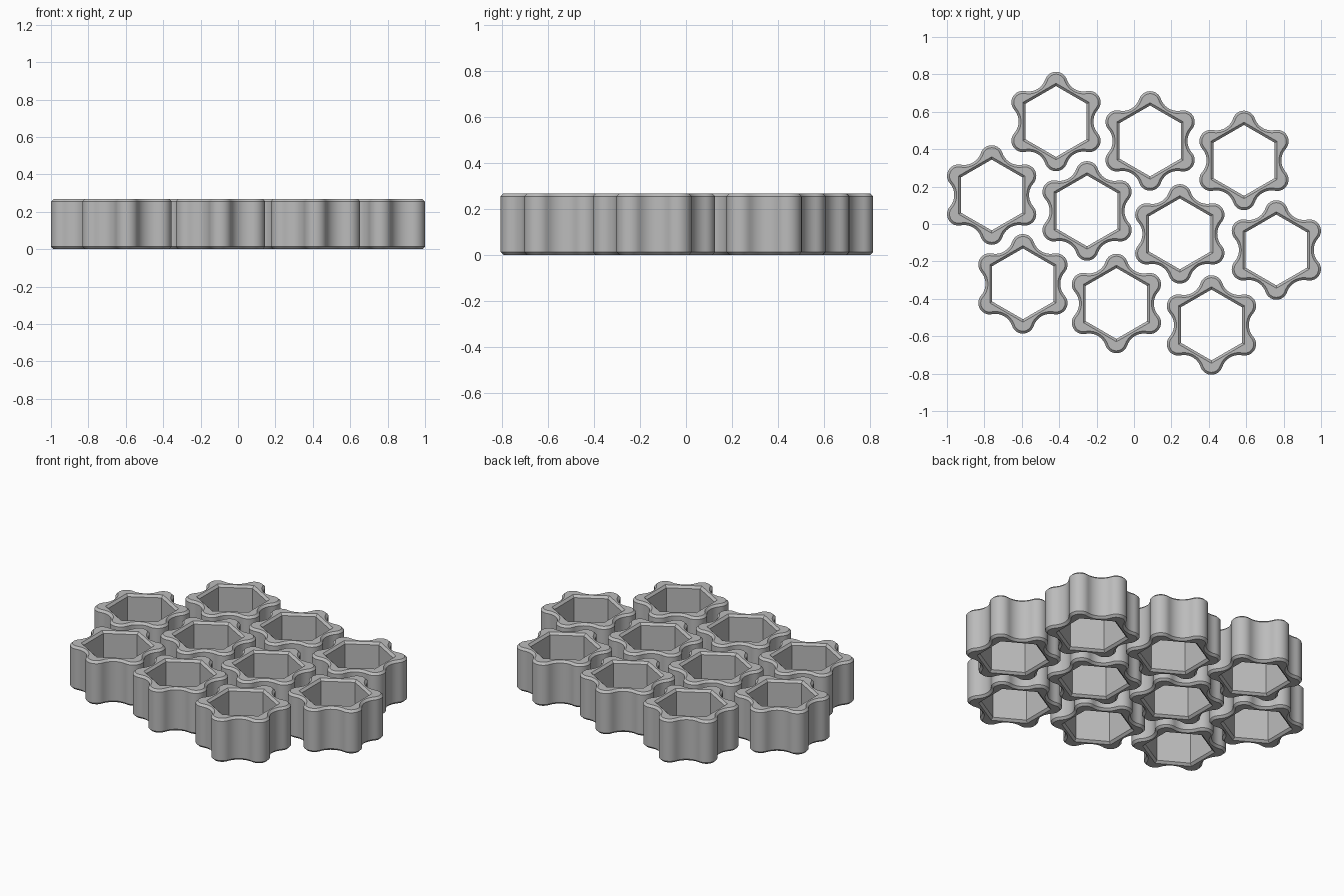
import bpy, bmesh
from math import sin, cos, pi, radians, atan2, sqrt

if "Cube" in bpy.data.objects:
    bpy.data.objects.remove(bpy.data.objects["Cube"])

HEIGHT = 0.268
BEVEL = 0.013
LOBE_DIST, LOBE_R = 0.205, 0.061    # rounded corner lobes
VALLEY = 0.2                        # centre to the middle of a concave side
HOLE = 0.164                        # hole centre to flat
LOBE_STEPS, VALLEY_STEPS = 14, 10

# Concave arc tangent to both neighbouring lobes
lx, ly = LOBE_DIST * cos(pi / 6), LOBE_DIST * sin(pi / 6)
gap = VALLEY - lx
VALLEY_R = (gap**2 + ly**2 - LOBE_R**2) / (2 * (LOBE_R - gap))
THETA = atan2(ly, gap + VALLEY_R)

grey = bpy.data.materials.new("plain grey")
grey.use_nodes = True
color = (0.5, 0.5, 0.5, 1)
grey.diffuse_color = color
grey.node_tree.nodes["Principled BSDF"].inputs["Base Color"].default_value = color


def arc(cx, cy, r, start, end, steps):
    return [(cx + r * cos(start + (end - start) * i / steps),
             cy + r * sin(start + (end - start) * i / steps)) for i in range(steps)]


def star_outline(inset):
    """Six lobes joined by concave arcs, offset inward by inset."""
    points = []
    half = pi / 6 + THETA
    for k in range(6):
        a = pi / 6 + k * pi / 3
        points += arc(LOBE_DIST * cos(a), LOBE_DIST * sin(a), LOBE_R - inset,
                      a - half, a + half, LOBE_STEPS)
        b = a + pi / 6
        d = VALLEY + VALLEY_R
        points += arc(d * cos(b), d * sin(b), VALLEY_R + inset,
                      b + pi + THETA, b + pi - THETA, VALLEY_STEPS)
    return points


def hexagon_outline(apothem):
    """Hexagon with as many points as the star, corners at the lobe middles."""
    n = LOBE_STEPS + VALLEY_STEPS
    r = apothem / cos(pi / 6)
    points = []
    for i in range(6 * n):
        k, t = divmod((i - LOBE_STEPS // 2) / n, 1)
        a, b = pi / 6 + k * pi / 3, pi / 2 + k * pi / 3
        points.append((r * (cos(a) * (1 - t) + cos(b) * t),
                       r * (sin(a) * (1 - t) + sin(b) * t)))
    return points


# One ring: closed chain of outlines from outer wall over the top and down the hole
bm = bmesh.new()
low, high = BEVEL, HEIGHT - BEVEL
sections = [(star_outline(0), low), (star_outline(0), high),
            (star_outline(BEVEL), HEIGHT), (hexagon_outline(HOLE + BEVEL), HEIGHT),
            (hexagon_outline(HOLE), high), (hexagon_outline(HOLE), low),
            (hexagon_outline(HOLE + BEVEL), 0), (star_outline(BEVEL), 0)]
loops = [[bm.verts.new((x, y, z)) for x, y in pts] for pts, z in sections]
for i, lower in enumerate(loops):
    upper = loops[(i + 1) % len(loops)]
    for j in range(len(lower)):
        k = (j + 1) % len(lower)
        bm.faces.new((lower[j], lower[k], upper[k], upper[j])).smooth = True
bmesh.ops.recalc_face_normals(bm, faces=bm.faces)
mesh = bpy.data.meshes.new("star_ring")
bm.to_mesh(mesh)
bm.free()
mesh.set_sharp_from_angle(angle=radians(30))
mesh.materials.append(grey)

# Ten rings in three staggered rows
rows = {
    "back": [(-0.417, 0.548), (0.086, 0.444), (0.588, 0.34)],
    "middle": [(-0.761, 0.155), (-0.251, 0.07), (0.245, -0.053), (0.761, -0.139)],
    "front": [(-0.594, -0.32), (-0.094, -0.425), (0.414, -0.54)],
}
for row, centres in rows.items():
    for i, (x, y) in enumerate(centres):
        ring = bpy.data.objects.new(f"{row}_star_ring_{i + 1}", mesh)
        ring.location = (x, y, 0)
        bpy.context.collection.objects.link(ring)
